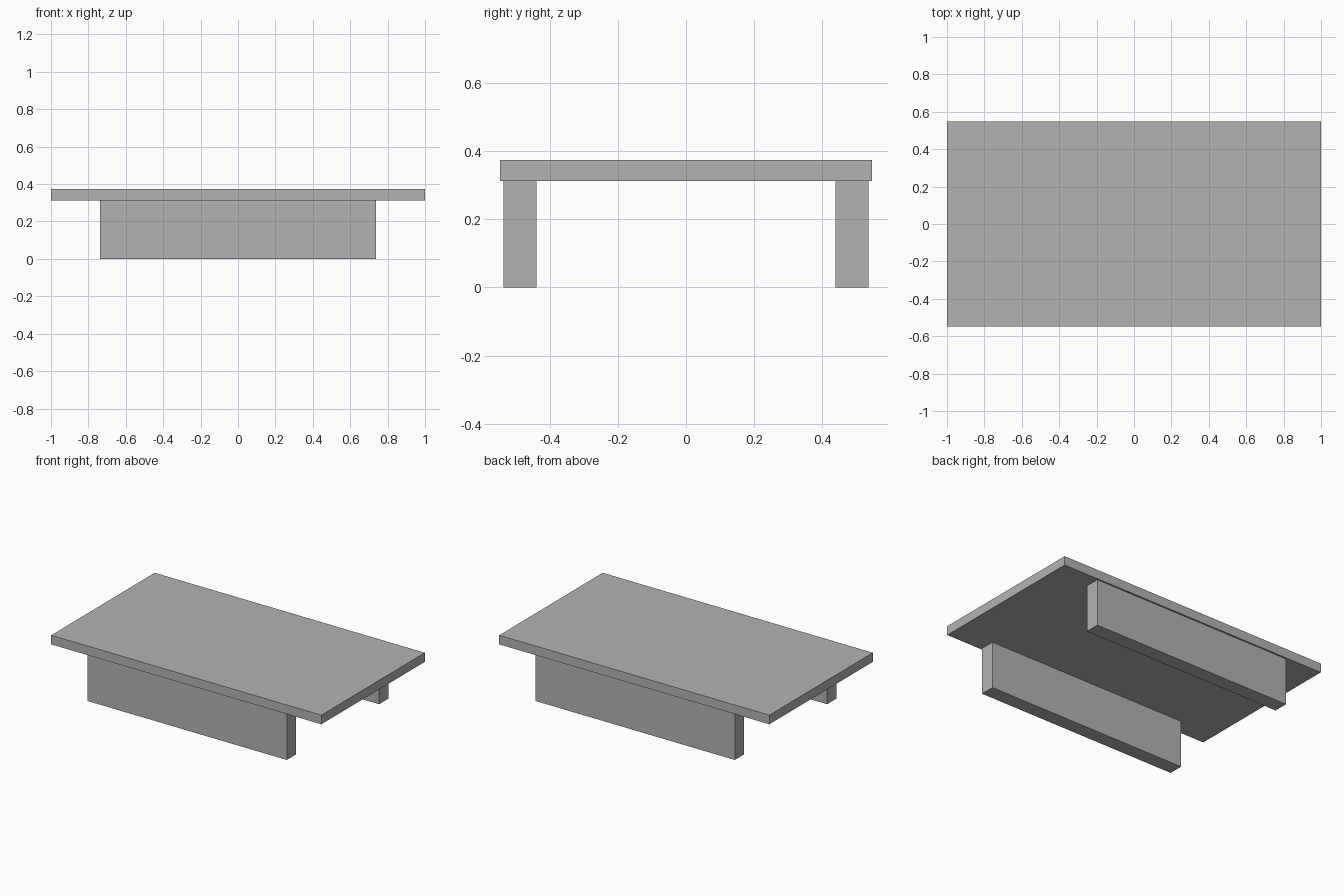
import bpy

cube = bpy.data.objects.get("Cube")
if cube:
    bpy.data.objects.remove(cube, do_unlink=True)

GREY = (0.45, 0.45, 0.45, 1.0)
grey = bpy.data.materials.new("plain grey")
grey.use_nodes = True
grey.diffuse_color = GREY
bsdf = next(n for n in grey.node_tree.nodes if n.type == 'BSDF_PRINCIPLED')
bsdf.inputs["Base Color"].default_value = GREY


def box(name, size, centre):
    bpy.ops.mesh.primitive_cube_add(size=1, location=centre)
    ob = bpy.context.object
    ob.name = name
    ob.scale = size
    bpy.ops.object.transform_apply(location=False, rotation=False, scale=True)
    ob.data.materials.append(grey)
    return ob


TOP_Z = 0.374        # overall height
LEG_H = 0.313        # underside of the slab
LEG_Y = 0.488        # panel centre distance from the middle

# Table slab
box("table_top", (2.0, 1.094, TOP_Z - LEG_H), (0, 0, (TOP_Z + LEG_H) / 2))

# Long support panels under the front and back edges
for name, side in (("front_leg_panel", -1), ("back_leg_panel", 1)):
    box(name, (1.474, 0.097, LEG_H), (0, side * LEG_Y, LEG_H / 2))
